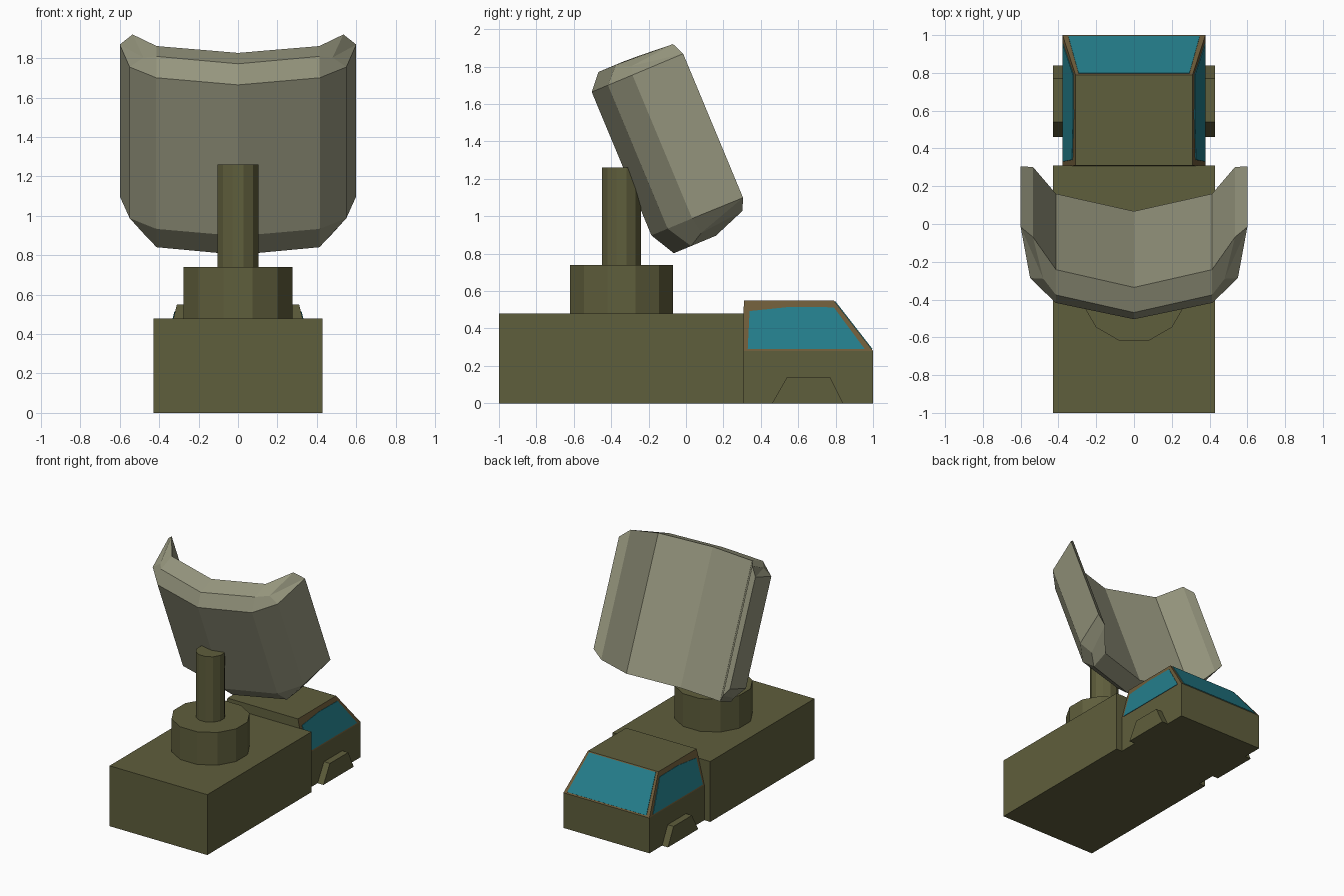
import bpy, bmesh, math
from mathutils import Vector

if "Cube" in bpy.data.objects:
    bpy.data.objects.remove(bpy.data.objects["Cube"])


def material(name, rgb):
    m = bpy.data.materials.new(name)
    lin = [((c / 255 + 0.055) / 1.055) ** 2.4 for c in rgb]
    m.diffuse_color = (*lin, 1)
    m.use_nodes = True
    m.node_tree.nodes["Principled BSDF"].inputs["Base Color"].default_value = m.diffuse_color
    return m


OLIVE = material("olive paint", (95, 94, 60))
DISH = material("pale grey green", (150, 150, 126))
GLASS = material("teal glass", (36, 126, 139))
FRAME = material("brown window frame", (110, 92, 58))


def finish(name, bm, *mats):
    bmesh.ops.remove_doubles(bm, verts=bm.verts, dist=1e-5)
    bmesh.ops.recalc_face_normals(bm, faces=bm.faces)
    me = bpy.data.meshes.new(name)
    bm.to_mesh(me)
    bm.free()
    for m in mats:
        me.materials.append(m)
    ob = bpy.data.objects.new(name, me)
    bpy.context.collection.objects.link(ob)
    return ob


def loft(name, loops, *mats, rule=None):
    """Skin closed loops of equal length; the ends are capped."""
    bm = bmesh.new()
    rings = [[bm.verts.new(p) for p in lp] for lp in loops]
    n = len(rings[0])
    for a, b in zip(rings, rings[1:]):
        for i in range(n):
            j = (i + 1) % n
            bm.faces.new((a[i], a[j], b[j], b[i]))
    bm.faces.new(rings[0][::-1])
    bm.faces.new(rings[-1])
    bmesh.ops.recalc_face_normals(bm, faces=bm.faces)
    if rule:
        for f in bm.faces:
            f.material_index = rule(f)
    return finish(name, bm, *mats)


def rect(x, y0, y1, z):
    return [(-x, y0, z), (x, y0, z), (x, y1, z), (-x, y1, z)]


def drum(name, r, y, z0, z1, sides=12):
    ang = [math.tau * (i + 0.5) / sides for i in range(sides)]
    loft(name, [[(r * math.cos(a), y + r * math.sin(a), z) for a in ang]
                for z in (z0, z1)], OLIVE)


def plate(name, pts, out, mat, t=0.004):
    """Thin pane lying on a face, raised along the direction out."""
    o = Vector(out).normalized() * t
    loft(name, [[Vector(p) - o * 0.5 for p in pts],
                [Vector(p) + o for p in pts]], mat)


# Truck body
loft("truck_body", [rect(0.43, -1, 0.31, 0), rect(0.43, -1, 0.31, 0.48)], OLIVE)

# Cab: straight lower half, tapered upper half with brown window surrounds
loft("cab", [rect(0.378, 0.30, 1.0, 0), rect(0.378, 0.30, 1.0, 0.28),
             rect(0.31, 0.31, 0.79, 0.55)], OLIVE, FRAME,
     rule=lambda f: int(0.1 < f.normal.z < 0.9))

# Windscreen
wy = lambda z: 1.0 - (z - 0.28) / 0.27 * 0.21
plate("windscreen", [(x, wy(z), z) for x, z in
      ((-0.348, 0.289), (0.348, 0.289), (0.293, 0.543), (-0.293, 0.543))],
      (0, 0.27, 0.21), GLASS)

for s, side in ((-1, "left"), (1, "right")):
    # Side window
    wx = lambda z: s * (0.378 - (z - 0.28) / 0.27 * 0.068)
    plate("side_window_" + side, [(wx(z), y, z) for y, z in
          ((0.33, 0.29), (0.955, 0.29), (0.79, 0.512), (0.56, 0.515), (0.34, 0.492))],
          (s * 0.27, 0, 0.068), GLASS)
    # Wheel arch
    loft("wheel_arch_" + side, [[(s * x, y, z) for y, z in
         ((0.46, 0), (0.54, 0.14), (0.77, 0.14), (0.84, 0))]
         for x in (0.37, 0.43)], OLIVE)

# Turntable and mast
drum("turntable", 0.285, -0.345, 0.48, 0.74)
drum("mast", 0.107, -0.345, 0.74, 1.26)


# Dish: tilted folded panel, u runs up the panel and n towards its hollow side
def tilt(x, u, n):
    return (x, -0.384 * u + 0.923 * n, 0.923 * u + 0.384 * n)


# each column: back, rim and inner points as (x, n, u low, u high)
columns = [
    ((0.0, 0.174, 0.90, 1.731), (0.0, 0.248, 0.766, 1.816), (0.0, 0.392, 0.766, 1.816)),
    ((0.415, 0.268, 0.90, 1.731), (0.413, 0.348, 0.766, 1.815), (0.413, 0.492, 0.766, 1.812)),
    ((0.55, 0.41, 0.90, 1.731), (0.48, 0.425, 0.81, 1.777), (0.535, 0.674, 0.834, 1.80)),
    ((0.60, 0.704, 0.898, 1.732),) * 3,
]


def column_loop(col, s):
    low = [tilt(s * x, a, n) for x, n, a, b in col]
    high = [tilt(s * x, b, n) for x, n, a, b in col]
    return [low[0]] + high + [low[2], low[1]]


bm = bmesh.new()
loops = [column_loop(c, -1) for c in columns[:0:-1]] + [column_loop(c, 1) for c in columns]
rings = [[bm.verts.new(p) for p in lp] for lp in loops]
for a, b in zip(rings, rings[1:]):
    for i in range(6):
        j = (i + 1) % 6
        bm.faces.new((a[i], a[j], b[j], b[i]))
finish("dish", bm, DISH)
